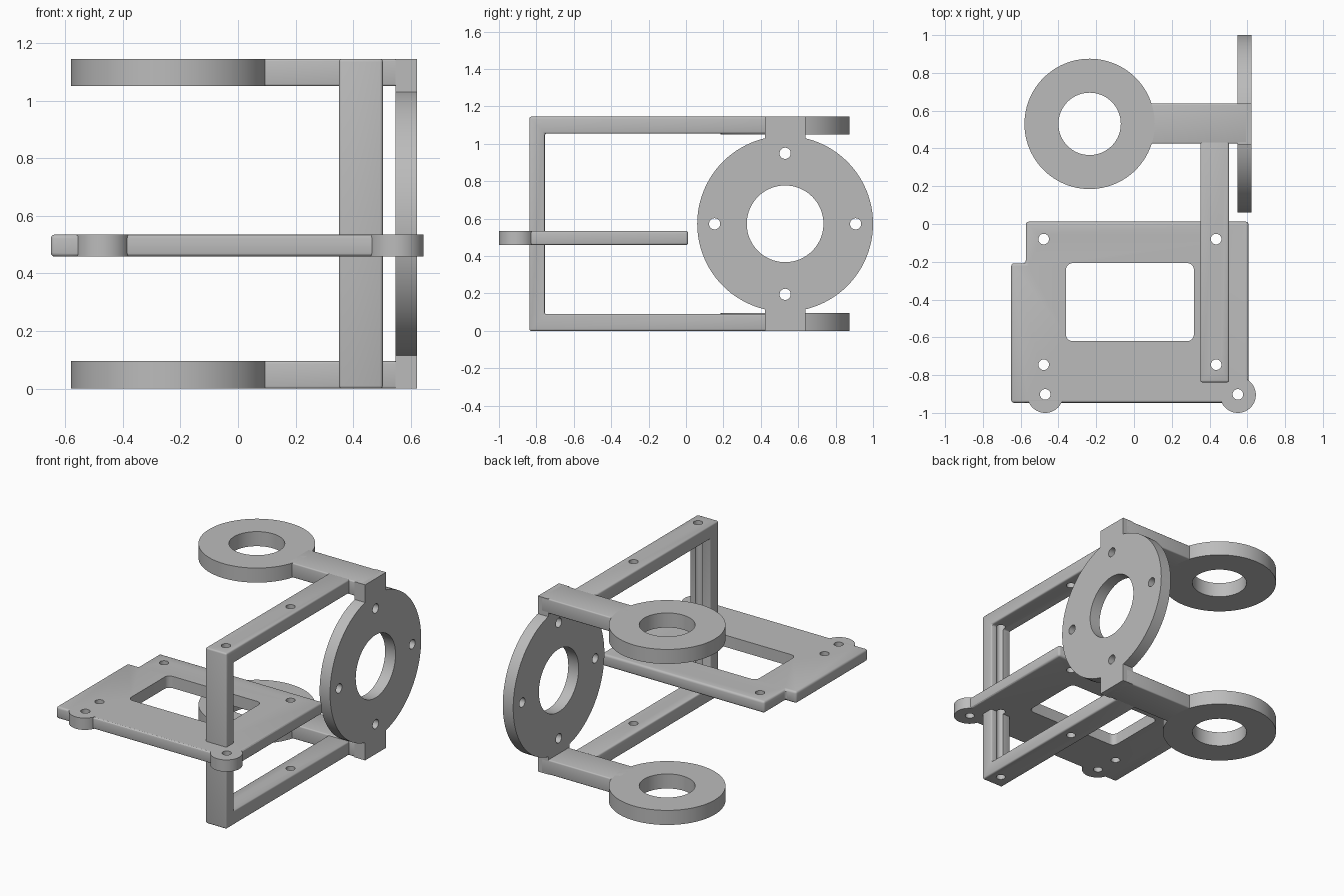
import bpy, bmesh
from math import sin, cos, pi, radians
from mathutils import Matrix, Vector

cube = bpy.data.objects.get("Cube")
if cube:
    bpy.data.objects.remove(cube, do_unlink=True)

grey = bpy.data.materials.new("plain grey")
grey.use_nodes = True
colour = (0.5, 0.5, 0.5, 1)
grey.diffuse_color = colour
grey.node_tree.nodes["Principled BSDF"].inputs["Base Color"].default_value = colour

# Maps a flat outline plus depth onto the world axes
TO_Z = Matrix.Identity(3)
TO_X = Matrix(((0, 0, 1), (1, 0, 0), (0, 1, 0)))


def prism(name, outline, low, high, axes=TO_Z):
    """Extrude a 2D outline between two depths."""
    bm = bmesh.new()
    face = bm.faces.new([bm.verts.new(axes @ Vector((u, v, low))) for u, v in outline])
    grown = bmesh.ops.extrude_face_region(bm, geom=[face])
    moved = [g for g in grown["geom"] if isinstance(g, bmesh.types.BMVert)]
    bmesh.ops.translate(bm, verts=moved, vec=axes @ Vector((0, 0, high - low)))
    bmesh.ops.recalc_face_normals(bm, faces=bm.faces)
    mesh = bpy.data.meshes.new(name)
    bm.to_mesh(mesh)
    bm.free()
    mesh.materials.append(grey)
    obj = bpy.data.objects.new(name, mesh)
    bpy.context.collection.objects.link(obj)
    return obj


def circle(u, v, r, n=96):
    return [(u + r * cos(2 * pi * i / n), v + r * sin(2 * pi * i / n)) for i in range(n)]


def rect(u0, v0, u1, v1):
    return [(u0, v0), (u1, v0), (u1, v1), (u0, v1)]


def rounded_rect(u0, v0, u1, v1, r, n=6):
    corners = [(u1 - r, v1 - r), (u0 + r, v1 - r), (u0 + r, v0 + r), (u1 - r, v0 + r)]
    return [(u + r * cos(pi / 2 * (q + i / n)), v + r * sin(pi / 2 * (q + i / n)))
            for q, (u, v) in enumerate(corners) for i in range(n + 1)]


def apply(obj, kind, **settings):
    mod = obj.modifiers.new(kind.title(), kind)
    for key, value in settings.items():
        setattr(mod, key, value)
    bpy.context.view_layer.objects.active = obj
    bpy.ops.object.modifier_apply(modifier=mod.name)


def soften(obj, width):
    apply(obj, "BEVEL", width=width, segments=3, limit_method="ANGLE")


def combine(obj, outline, low, high, axes=TO_Z, operation="DIFFERENCE"):
    """Cut away or add a prism, then discard the helper."""
    tool = prism("helper", outline, low, high, axes)
    tool.hide_render = True
    apply(obj, "BOOLEAN", operation=operation, solver="EXACT", object=tool)
    bpy.data.objects.remove(tool, do_unlink=True)


def finish(obj):
    bpy.ops.object.select_all(action="DESELECT")
    obj.select_set(True)
    bpy.context.view_layer.objects.active = obj
    bpy.ops.object.shade_smooth_by_angle(angle=radians(30))


HEIGHT, THICK, HOLE = 1.145, 0.095, 0.028
MID_Y, MID_Z = 0.53, HEIGHT / 2
ROWS = (-0.08, -0.745)          # bolt rows shared by plate and frame
FRAME_X = 0.435

# Upright frame: C-shaped side profile, drilled from top to bottom
frame = prism("c_frame", [
    (-0.838, 0), (0.44, 0), (0.44, THICK - 0.005), (-0.755, THICK - 0.005),
    (-0.755, HEIGHT - THICK + 0.005), (0.44, HEIGHT - THICK + 0.005),
    (0.44, HEIGHT), (-0.838, HEIGHT)], 0.351, 0.503, TO_X)
soften(frame, 0.01)
for y in ROWS:
    combine(frame, circle(FRAME_X, y, HOLE, 32), -0.1, HEIGHT + 0.1)
finish(frame)

# Upper and lower rings with their arms
for label, base in (("lower", 0), ("upper", HEIGHT - THICK)):
    ring = prism(label + "_ring", circle(-0.235, MID_Y, 0.345), base, base + THICK)
    combine(ring, circle(-0.235, MID_Y, 0.165), base - 0.1, base + 0.2)
    finish(ring)
    arm = prism(label + "_arm", rect(0.06, 0.425, 0.6, 0.638), base, base + THICK)
    soften(arm, 0.008)
    finish(arm)

# Side disc with end tabs, centre opening and four bolt holes
disc = prism("side_disc", circle(MID_Y, MID_Z, 0.47), 0.547, 0.622, TO_X)
for z0, z1 in ((0, 0.13), (HEIGHT - 0.13, HEIGHT)):
    combine(disc, rect(0.422, z0, 0.638, z1), 0.547, 0.622, TO_X, "UNION")
combine(disc, circle(MID_Y, MID_Z, 0.205), 0.4, 0.8, TO_X)
for u, v in ((1, 0), (-1, 0), (0, 1), (0, -1)):
    combine(disc, circle(MID_Y + 0.377 * u, MID_Z + 0.377 * v, 0.03, 32), 0.4, 0.8, TO_X)
finish(disc)

# Mounting plate with notch, ears, window and bolt holes
LOW, HIGH = 0.458, 0.535
plate = prism("mounting_plate", [
    (-0.65, -0.947), (0.606, -0.947), (0.606, 0.012),
    (-0.573, 0.012), (-0.573, -0.208), (-0.65, -0.208)], LOW, HIGH)
soften(plate, 0.014)
EARS = (-0.47, 0.55)
for x in EARS:
    combine(plate, circle(x, -0.905, 0.095, 64), LOW, HIGH, operation="UNION")
combine(plate, rounded_rect(-0.36, -0.62, 0.317, -0.207, 0.035), 0.3, 0.7)
holes = [(x, y) for x in (-0.478, FRAME_X) for y in ROWS] + [(x, -0.902) for x in EARS]
for x, y in holes:
    combine(plate, circle(x, y, HOLE, 32), 0.3, 0.7)
finish(plate)
